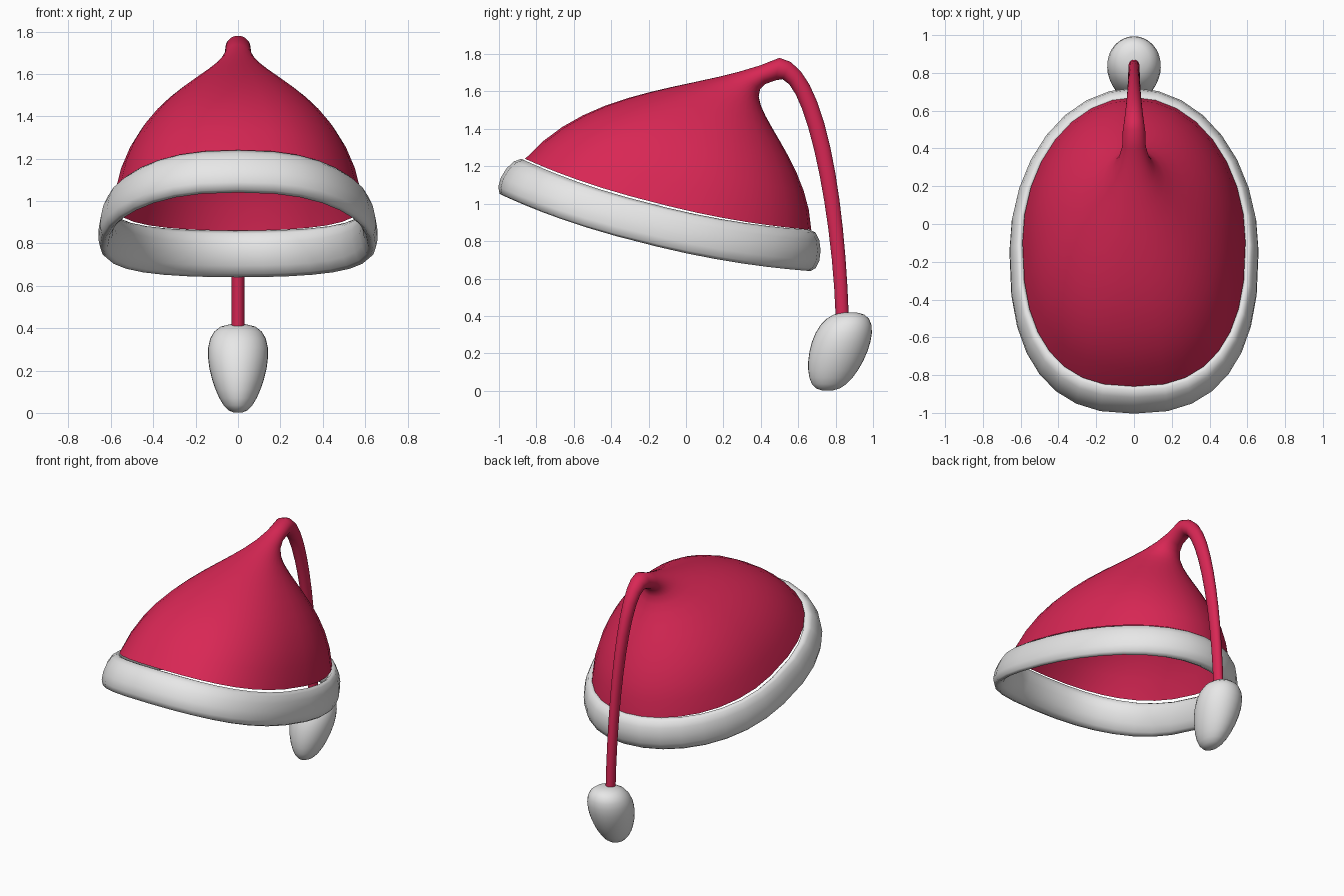
import bpy
import bmesh
import math
from mathutils import Vector

if "Cube" in bpy.data.objects:
    bpy.data.objects.remove(bpy.data.objects["Cube"], do_unlink=True)


def material(name, rgb):
    mat = bpy.data.materials.new(name)
    mat.use_nodes = True
    mat.diffuse_color = (*rgb, 1)
    shader = mat.node_tree.nodes["Principled BSDF"]
    shader.inputs["Base Color"].default_value = (*rgb, 1)
    return mat


def bezier(points, t):
    """Point on a curve, found by repeatedly blending neighbouring handles."""
    points = [Vector(p) for p in points]
    while len(points) > 1:
        points = [a.lerp(b, t) for a, b in zip(points, points[1:])]
    return points[0]


def ring(front, back, width, sag=0, power=2, segments=32):
    """Oval between a front and a back (y, z) point, squarer towards the front."""
    front, back = Vector(front), Vector(back)
    points = []
    for i in range(segments):
        angle = math.tau * i / segments
        c, s = math.cos(angle), math.sin(angle)
        bend = 2 / power if c > 0 else 1
        along = math.copysign(abs(c) ** bend, c)
        across = math.copysign(abs(s) ** bend, s)
        spot = front.lerp(back, (1 - along) / 2)
        points.append((width * across, spot.x, spot.y - sag * s * s))
    return points


def loft(name, rings, mat, closed=False, capped=False):
    """Skin a list of rings with smooth quads."""
    bm = bmesh.new()
    loops = [[bm.verts.new(point) for point in points] for points in rings]
    following = loops[1:] + loops[:1] if closed else loops[1:]
    for low, high in zip(loops, following):
        for i in range(len(low)):
            bm.faces.new((low[i - 1], low[i], high[i], high[i - 1]))
    if capped:
        bm.faces.new(loops[0])
        bm.faces.new(loops[-1])
    bmesh.ops.recalc_face_normals(bm, faces=bm.faces)
    for face in bm.faces:
        face.smooth = True
    mesh = bpy.data.meshes.new(name)
    bm.to_mesh(mesh)
    bm.free()
    mesh.materials.append(mat)
    obj = bpy.data.objects.new(name, mesh)
    bpy.context.collection.objects.link(obj)


red = material("crimson felt", (0.69, 0.02, 0.09))
white = material("white fleece", (0.8, 0.8, 0.8))

# Felt cone: front and back outlines rise and lean together into a narrow crest
crest_top, crest_under = (0.5, 1.78), (0.48, 1.66)
cone_front = [(-0.86, 1.24), (-0.5, 1.65), (0.1, 1.6), crest_top]
cone_back = [(0.67, 0.86), (0.65, 1.3), (0.2, 1.6), crest_under]
cone_width = [(0.59, 0), (0.5, 0), (0.03, 0), (0.06, 0)]
felt = []
steps = 12
for step in range(steps):
    t = step / steps
    felt.append(ring(bezier(cone_front, t), bezier(cone_back, t),
                     bezier(cone_width, t).x, (1 - t) ** 4 / 16, 2.5 - t / 2))

# The same skin folds over the crest and hangs down as a thin tail
tail_outer = [crest_top, (0.75, 1.75), (0.85, 1), (0.87, 0.4)]
tail_inner = [crest_under, (0.62, 1.75), (0.78, 1), (0.8, 0.4)]
for step in range(steps + 1):
    t = step / steps
    felt.append(ring(bezier(tail_outer, t), bezier(tail_inner, t),
                     0.03 + 0.03 * (1 - t) ** 3))
loft("felt_cone_and_tail", felt, red)

# Thick rolled brim: an oval section swept around the tilted opening
brim = []
for step in range(steps):
    angle = math.tau * step / steps
    out, up = math.cos(angle), math.sin(angle)
    front = (-0.925 - 0.065 * out + 0.045 * up, 1.14 + 0.1 * up)
    back = (0.665 + 0.055 * out, 0.75 + 0.11 * up)
    width = 0.62 + 0.037 * out - 0.015 * up
    brim.append(ring(front, back, width, sag=0.07, power=2.5))
loft("fleece_brim", brim, white, closed=True)

# Lopsided egg-shaped bobble, fuller and further back at the top
bobble = []
for step in range(steps + 1):
    angle = 0.1 + (math.pi - 0.2) * step / steps
    up, swell = math.cos(angle), math.sin(angle) ** 0.7
    middle = 0.815 + 0.06 * up
    depth = (0.155 + 0.02 * up) * swell
    height = 0.21 * (1 + up)
    bobble.append(ring((middle - depth, height), (middle + depth, height),
                       (0.135 + 0.04 * up) * swell))
loft("fleece_bobble", bobble, white, capped=True)
